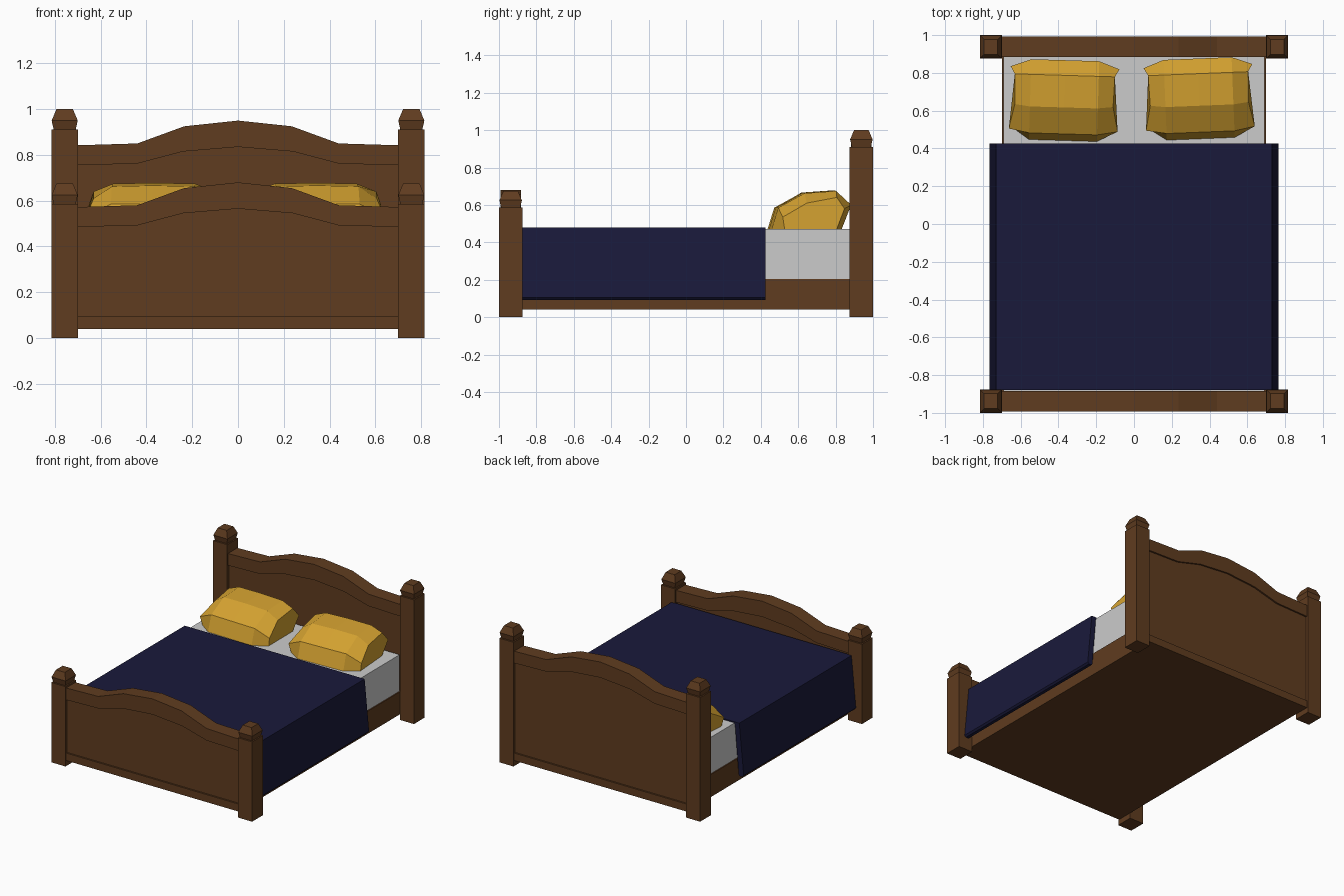
import bpy
from mathutils import Matrix, Vector

if "Cube" in bpy.data.objects:
    bpy.data.objects.remove(bpy.data.objects["Cube"])


def material(name, rgb):
    m = bpy.data.materials.new(name)
    m.diffuse_color = (*rgb, 1)
    m.use_nodes = True
    m.node_tree.nodes["Principled BSDF"].inputs["Base Color"].default_value = m.diffuse_color
    return m


WOOD = material("wood", (0.115, 0.045, 0.014))
NAVY = material("navy cloth", (0.010, 0.010, 0.043))
GOLD = material("gold cloth", (0.66, 0.36, 0.03))


def loft(name, rings, mat=None):
    """Skin a list of closed rings with equal point counts and cap both ends."""
    n = len(rings[0])
    verts = [p for r in rings for p in r]
    faces = [tuple(range(n)), tuple(range(len(verts) - n, len(verts)))]
    for k in range(len(rings) - 1):
        for i in range(n):
            j = (i + 1) % n
            faces.append((k * n + i, k * n + j, k * n + n + j, k * n + n + i))
    me = bpy.data.meshes.new(name)
    me.from_pydata(verts, [], faces)
    ob = bpy.data.objects.new(name, me)
    bpy.context.collection.objects.link(ob)
    if mat:
        me.materials.append(mat)
    # consistent outward normals
    import bmesh
    bm = bmesh.new()
    bm.from_mesh(me)
    bmesh.ops.recalc_face_normals(bm, faces=bm.faces)
    bm.to_mesh(me)
    bm.free()
    return ob


def prism(name, profile, y0, y1, mat=None):
    """Extrude an x-z profile along y."""
    return loft(name, [[(x, y, z) for x, z in profile] for y in (y0, y1)], mat)


def box(name, x, y0, y1, z0, z1, mat=None):
    return prism(name, [(-x, z0), (x, z0), (x, z1), (-x, z1)], y0, y1, mat)


def square(cx, cy, hx, hy, z):
    return [(cx + sx * hx, cy + sy * hy, z)
            for sx, sy in ((-1, -1), (1, -1), (1, 1), (-1, 1))]


def mirrored(half):
    """Left-to-right point list from the centre-out half (first point at x=0)."""
    return [(-x, z) for x, z in reversed(half[1:])] + half


# Headboard and footboard: posts with caps, arched rail, recessed panel, low rail
ARCH = [(0, 0.95), (0.235, 0.925), (0.44, 0.85), (0.705, 0.842)]
INNER = [(0, 0.835), (0.24, 0.815), (0.44, 0.762), (0.705, 0.755)]
for part, cy, drop, post_top in (("head", 0.9375, 0, 0.91), ("foot", -0.9375, 0.27, 0.585)):
    top = [(x, z - drop) for x, z in mirrored(ARCH)]
    low = [(x, z - drop) for x, z in mirrored(INNER)]
    prism(part + "_arched_rail", top + low[::-1], cy - 0.054, cy + 0.054, WOOD)
    mid = [(x, z + 0.01) for x, z in low]
    prism(part + "_panel", mid + [(0.705, 0.06), (-0.705, 0.06)], cy - 0.042, cy + 0.042, WOOD)
    prism(part + "_low_rail", [(-0.705, 0.04), (0.705, 0.04), (0.705, 0.095), (-0.705, 0.095)],
          cy - 0.054, cy + 0.054, WOOD)
    for side, s in (("left", -1), ("right", 1)):
        cx = s * 0.7575
        loft(f"{part}_post_{side}", [square(cx, cy, 0.0575, 0.0625, z) for z in (0, post_top)], WOOD)
        cap = ((0.048, 0), (0.057, 0.04), (0.036, 0.09))
        loft(f"{part}_cap_{side}", [square(cx, cy, h, h + 0.003, post_top + z) for h, z in cap], WOOD)

# Bed base and mattress
box("bed_base", 0.70, -0.89, 0.89, 0.04, 0.205, WOOD)
box("mattress", 0.692, -0.89, 0.885, 0.20, 0.472)

# Blanket draped over both sides
outer = mirrored([(0, 0.48), (0.73, 0.48), (0.766, 0.105), (0.755, 0.093)])
under = mirrored([(0, 0.465), (0.695, 0.465), (0.725, 0.105), (0.732, 0.093)])
prism("blanket", outer + under[::-1], -0.88, 0.425, NAVY)

# Pillows: y-z sections lofted along x, pinched at the ends
MIDDLE = [(0.445, 0.472), (0.48, 0.585), (0.62, 0.662), (0.79, 0.674), (0.87, 0.60), (0.82, 0.472)]
END = [(0.51, 0.472), (0.50, 0.535), (0.63, 0.61), (0.79, 0.64), (0.83, 0.58), (0.79, 0.472)]
END_X = [0.275, 0.288, 0.26, 0.265, 0.288, 0.265]


def pillow(name, cx, dy, angle):
    rings = [[(-x, y, z) for x, (y, z) in zip(END_X, END)]]
    rings += [[(u, y, z + (0.004 if u == 0 and 1 < i < 4 else 0)) for i, (y, z) in enumerate(MIDDLE)]
              for u in (-0.18, 0, 0.18)]
    rings.append([(x, y, z) for x, (y, z) in zip(END_X, END)])
    ob = loft(name, rings, GOLD)
    pivot = Vector((0, 0.66, 0))
    ob.data.transform(Matrix.Translation(Vector((cx, dy, 0)) + pivot)
                      @ Matrix.Rotation(angle, 4, "Z") @ Matrix.Translation(-pivot))


pillow("pillow_left", -0.37, -0.003, -0.03)
pillow("pillow_right", 0.345, 0.006, 0.04)
